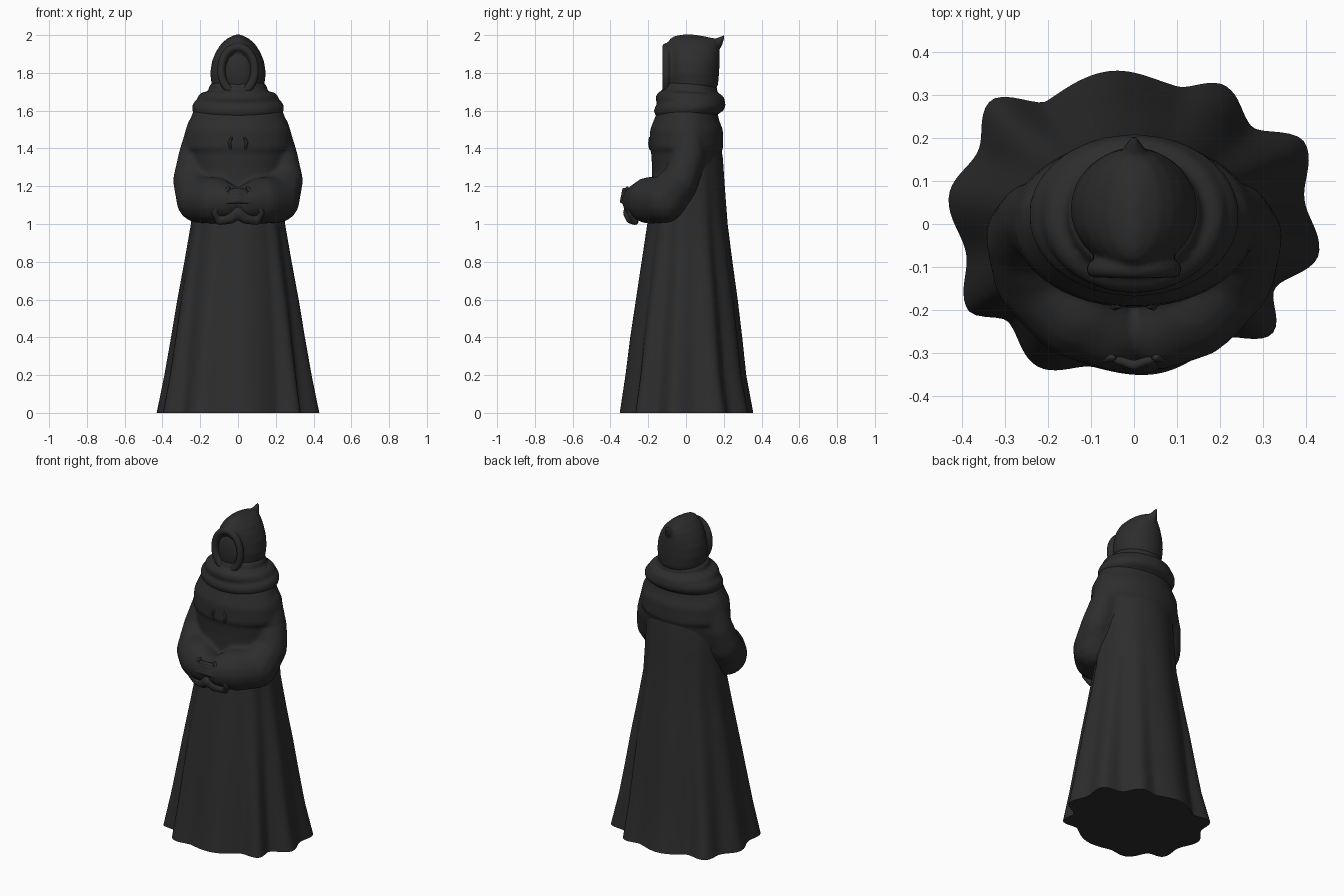
import bpy, bmesh, math
from mathutils import Matrix, Vector

if "Cube" in bpy.data.objects:
    bpy.data.objects.remove(bpy.data.objects["Cube"])

cloth = bpy.data.materials.new("charcoal cloth")
cloth.use_nodes = True
cloth.diffuse_color = (0.026, 0.026, 0.026, 1)
cloth.node_tree.nodes["Principled BSDF"].inputs["Base Color"].default_value = cloth.diffuse_color

# Unit ball reused by every chain of balls
ball = bmesh.new()
bmesh.ops.create_uvsphere(ball, u_segments=14, v_segments=8, radius=1)
ball_points = [v.co.copy() for v in ball.verts]
ball_faces = [[v.index for v in f.verts] for f in ball.faces]
ball.free()


def finish(name, bm, voxel=0, relax=0):
    """Turn a bmesh into a smooth object, optionally fused into one skin."""
    mesh = bpy.data.meshes.new(name)
    bm.to_mesh(mesh)
    bm.free()
    mesh.materials.append(cloth)
    obj = bpy.data.objects.new(name, mesh)
    bpy.context.collection.objects.link(obj)
    if voxel:
        fuse = obj.modifiers.new("fuse", "REMESH")
        fuse.mode = "VOXEL"
        fuse.voxel_size = voxel
        fuse.use_smooth_shade = True
        soften = obj.modifiers.new("soften", "SMOOTH")
        soften.factor = 0.5
        soften.iterations = relax
    else:
        bpy.ops.object.select_all(action="DESELECT")
        obj.select_set(True)
        bpy.context.view_layer.objects.active = obj
        bpy.ops.object.shade_smooth_by_angle(angle=math.radians(50))


def loft(bm, rows, n=64, shape=None):
    """Skin horizontal rings given as (z, half width, front y, back y)."""
    rings = []
    for z, rx, front, back in rows:
        ring = []
        for i in range(n):
            a = math.tau * i / n
            x, y = shape(a, z) if shape else (math.cos(a), math.sin(a))
            mid, ry = (front + back) / 2, (back - front) / 2
            ring.append(bm.verts.new((x * rx, mid + y * ry, z)))
        rings.append(ring)
    for low, high in zip(rings, rings[1:]):
        for i in range(n):
            j = (i + 1) % n
            bm.faces.new((low[i], low[j], high[j], high[i]))
    bm.faces.new(rings[0][::-1])
    bm.faces.new(rings[-1])


def blobs(bm, path, steps=8, side=1):
    """Chain of overlapping balls along points (x, y, z, radius)."""
    stops = [Vector(p).lerp(Vector(q), k / steps)
             for p, q in zip(path, path[1:]) for k in range(steps)]
    for x, y, z, r in stops + [Vector(path[-1])]:
        centre = Vector((x * side, y, z))
        verts = [bm.verts.new(centre + p * r) for p in ball_points]
        for face in ball_faces:
            bm.faces.new([verts[i] for i in face])


def roll(bm, rx, front, back, z_front, z_back, r, n=56):
    """Tilted ring of rolled cloth."""
    path = []
    for i in range(n):
        a = math.tau * i / n
        t = (1 + math.sin(a)) / 2
        path.append((rx * math.cos(a), front + (back - front) * t,
                     z_front + (z_back - z_front) * t, r))
    blobs(bm, path, steps=1)


# Gown: fluted hem that calms into an oval at the chest
hem = [(-9, .435), (8, .4), (25, .44), (40, .355), (56, .385), (73, .335), (101, .36),
       (125, .35), (140, .44), (155, .4), (171, .435), (190, .396), (207, .435),
       (218, .37), (235, .4), (255, .345), (278, .352), (307, .336), (322, .41),
       (335, .36), (351, .435)]


def fluted(a, z):
    deg = math.degrees(a)
    if deg > 351:
        deg -= 360
    for (a0, r0), (a1, r1) in zip(hem, hem[1:]):
        if a0 <= deg <= a1:
            t = (1 - math.cos(math.pi * (deg - a0) / (a1 - a0))) / 2
            r = r0 + (r1 - r0) * t
            break
    calm = min(1, z / 1.4) ** 0.8
    flute = Vector((r * math.cos(a) / .43, r * math.sin(a) / .35))
    return flute.lerp(Vector((math.cos(a), math.sin(a))), calm)


bm = bmesh.new()
loft(bm, [(0, .43, -.35, .35), (.2, .39, -.32, .315), (.4, .355, -.295, .295),
          (.6, .322, -.265, .272), (.8, .285, -.235, .245), (1, .25, -.205, .22),
          (1.2, .24, -.18, .205), (1.35, .23, -.16, .195), (1.5, .2, -.14, .17)],
     n=180, shape=fluted)
finish("gown", bm)

# Chest, mantle and folded sleeves fused together
bm = bmesh.new()
loft(bm, [(1.12, .23, -.18, .17), (1.3, .25, -.18, .18), (1.39, .265, -.185, .187),
          (1.4, .285, -.195, .198), (1.5, .278, -.19, .195), (1.55, .255, -.17, .175),
          (1.6, .235, -.15, .165), (1.68, .18, -.12, .15)])
for side in (1, -1):
    blobs(bm, [(.185, .02, 1.5, .09), (.23, .01, 1.35, .09), (.25, -.03, 1.23, .097),
               (.205, -.11, 1.13, .125), (.13, -.19, 1.125, .125),
               (.06, -.245, 1.12, .095)], side=side)
finish("mantle_and_sleeves", bm, voxel=.012, relax=6)

# Cowl rolled around the neck
bm = bmesh.new()
loft(bm, [(1.54, .22, -.14, .16), (1.62, .2, -.13, .17), (1.74, .13, -.1, .15)])
roll(bm, .2, -.125, .165, 1.6, 1.63, .045)
roll(bm, .175, -.12, .165, 1.665, 1.65, .042)
roll(bm, .125, -.09, .135, 1.72, 1.71, .032)
finish("cowl", bm, voxel=.01, relax=4)

# Hood with a raised rim and a back-swept peak
bm = bmesh.new()
loft(bm, [(1.69, .125, -.09, .15), (1.74, .14, -.1, .17), (1.8, .147, -.105, .175),
          (1.86, .138, -.105, .178), (1.91, .118, -.105, .178), (1.95, .092, -.1, .176),
          (1.98, .06, -.085, .16), (1.995, .03, -.06, .09), (2.003, .01, -.02, .04)])
blobs(bm, [(0, .11, 1.94, .046), (0, .165, 1.955, .028), (0, .19, 1.983, .013),
           (0, .2, 1.993, .008)])
rim = [(.09 * math.cos(a), -.105, 1.815 + .122 * math.sin(a), .022)
       for a in (math.tau * i / 56 for i in range(56))]
blobs(bm, rim, steps=1)
finish("hood", bm, voxel=.008, relax=4)

# Shadowed oval face
bm = bmesh.new()
bmesh.ops.create_uvsphere(bm, u_segments=40, v_segments=24, radius=1, matrix=Matrix.Translation(
    (0, -.085, 1.808)) @ Matrix.Diagonal((.076, .034, .112, 1)))
finish("face", bm)

# Clasped fingers between the cuffs
bm = bmesh.new()
for i in range(4):
    z, w = 1.175 - .02 * i, .04 + .01 * i
    blobs(bm, [(-w, -.315 - .004 * i, z, .011), (0, -.328 - .004 * i, z + .006, .012),
               (w, -.315 - .004 * i, z, .011)])
finish("fingers", bm, voxel=.006, relax=2)

# Cuff edges draping below the hands
bm = bmesh.new()
for side in (1, -1):
    blobs(bm, [(.05, -.31, 1.19, .012), (.09, -.315, 1.14, .014), (.125, -.295, 1.06, .018),
               (.1, -.27, 1.015, .022), (.04, -.29, 1.03, .03), (0, -.3, 1.06, .035)], side=side)
finish("cuffs", bm, voxel=.008, relax=4)

# Small clasps on the chest
for side, name in ((1, "left_clasp"), (-1, "right_clasp")):
    bm = bmesh.new()
    blobs(bm, [(.035, -.19, 1.455, .007), (.045, -.192, 1.43, .009), (.04, -.19, 1.4, .007)],
          steps=4, side=side)
    finish(name, bm)
